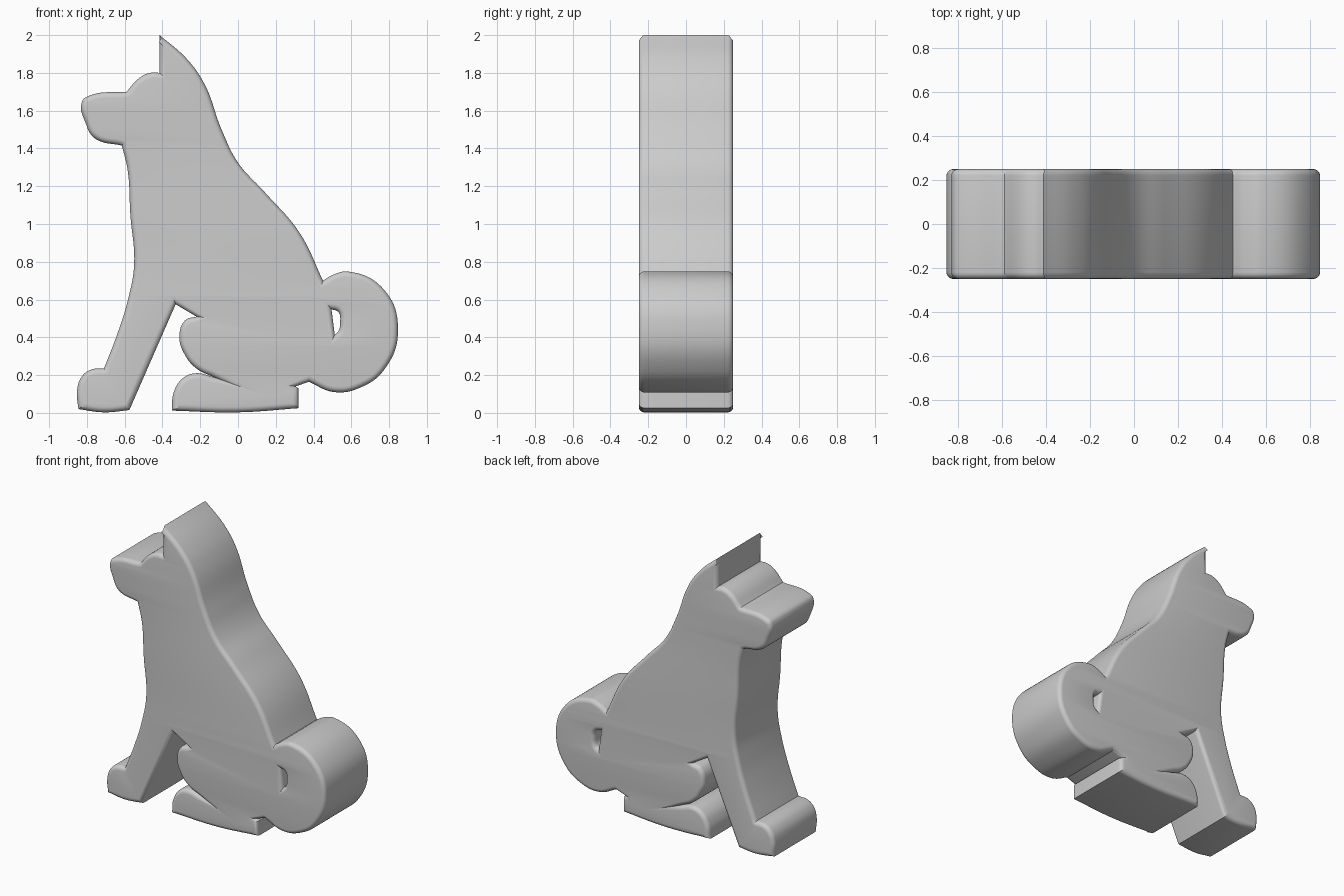
import bpy
import math

HALF_DEPTH = 0.25
ROUNDING = 0.03

default_cube = bpy.data.objects.get("Cube")
if default_cube:
    bpy.data.objects.remove(default_cube, do_unlink=True)


def add_outline(curve, sections):
    """Closed spline: each section starts at a sharp corner, then runs smoothly."""
    knots = []
    for section in sections:
        for index, (x, z) in enumerate(section):
            knots.append((x, z, "VECTOR" if index == 0 else "AUTO"))
    spline = curve.splines.new("BEZIER")
    spline.bezier_points.add(len(knots) - 1)
    for point, (x, z, handle) in zip(spline.bezier_points, knots):
        point.co = (x, z, 0)
        point.handle_left_type = handle
        point.handle_right_type = handle
    spline.use_cyclic_u = True


# Silhouette sections, clockwise from the ear tip
ear_and_back = [(-.415, 2), (-.267, 1.87), (-.177, 1.74), (-.087, 1.5),
                (0, 1.325), (.14, 1.17), (.325, .955)]
tail = [(.45, .7), (.5, .73), (.585, .748), (.775, .65), (.847, .435),
        (.775, .23), (.65, .135), (.51, .11)]
tail_notch = [(.375, .165)]
heel = [(.305, .14)]
heel_back = [(.32, .13)]
sole = [(.32, .025), (0, .003)]
hind_paw = [(-.35, .012), (-.34, .11), (-.29, .185), (-.22, .21)]
thigh = [(-.13, .19), (-.22, .235), (-.28, .305), (-.31, .4), (-.28, .49)]
belly = [(-.22, .51)]
armpit = [(-.33, .575)]
front_sole = [(-.575, .015), (-.71, .003)]
front_paw = [(-.845, .02), (-.852, .12), (-.825, .195), (-.775, .23)]
leg_and_chest = [(-.71, .235), (-.64, .415), (-.58, .61), (-.55, .785),
                 (-.57, 1.05), (-.585, 1.29)]
muzzle = [(-.615, 1.415), (-.76, 1.455), (-.805, 1.53), (-.825, 1.65),
          (-.785, 1.68)]
brow = [(-.59, 1.7), (-.52, 1.775), (-.455, 1.802)]
ear_base = [(-.415, 1.8)]

# Gap enclosed by the curled tail
tail_gap = [[(.495, .548), (.53, .535), (.541, .48), (.53, .43)], [(.512, .415)]]

# Rounded slab made from the filled outline
curve = bpy.data.curves.new("dog_body", "CURVE")
curve.dimensions = "2D"
curve.fill_mode = "BOTH"
curve.resolution_u = 10
curve.extrude = HALF_DEPTH - ROUNDING
curve.bevel_depth = ROUNDING
curve.bevel_resolution = 4
curve.offset = -ROUNDING
add_outline(curve, [ear_and_back, tail, tail_notch, heel, heel_back, sole,
                    hind_paw, thigh, belly, armpit, front_sole, front_paw,
                    leg_and_chest, muzzle, brow, ear_base])
add_outline(curve, tail_gap)

dog = bpy.data.objects.new("dog_body", curve)
bpy.context.collection.objects.link(dog)
dog.rotation_euler.x = math.pi / 2

# Turn the slab into a smooth mesh standing upright
bpy.ops.object.select_all(action="DESELECT")
dog.select_set(True)
bpy.context.view_layer.objects.active = dog
bpy.ops.object.convert(target="MESH")
bpy.ops.object.transform_apply(location=False, rotation=True, scale=False)
bpy.ops.object.mode_set(mode="EDIT")
bpy.ops.mesh.select_all(action="SELECT")
bpy.ops.mesh.remove_doubles(threshold=0.0005)
bpy.ops.mesh.normals_make_consistent(inside=False)
bpy.ops.object.mode_set(mode="OBJECT")
bpy.ops.object.shade_smooth_by_angle(angle=math.radians(35))
